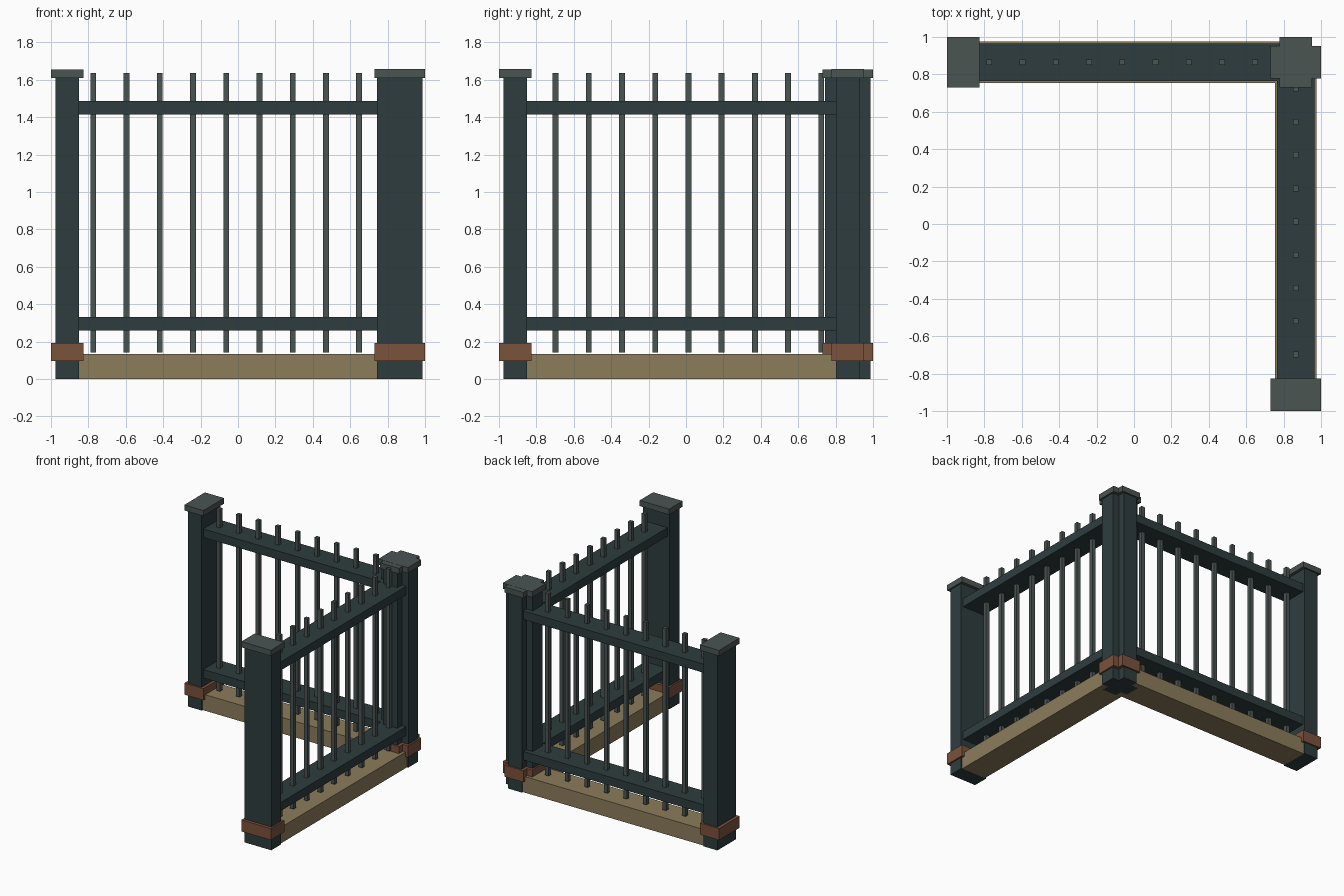
import bpy
import bmesh

if "Cube" in bpy.data.objects:
    bpy.data.objects.remove(bpy.data.objects["Cube"])


def material(name, rgb):
    m = bpy.data.materials.new(name)
    m.diffuse_color = (*rgb, 1)
    m.use_nodes = True
    m.node_tree.nodes["Principled BSDF"].inputs["Base Color"].default_value = m.diffuse_color
    return m


IRON = material("dark_iron", (0.027, 0.046, 0.048))
GREY = material("grey_iron", (0.07, 0.09, 0.086))
RUST = material("rusty_collar", (0.2, 0.085, 0.045))
STONE = material("tan_stone", (0.26, 0.20, 0.105))

C = 0.865     # centre line of both wings
END = -0.913  # centre of the free end posts


def box(name, mat, along, center, half, z0, z1):
    """Box in wing space: u along the wing, v across; along 'x' or 'y'."""
    (u, v), (hu, hv) = center, half
    if along == 'y':
        u, v, hu, hv = v, u, hv, hu
    bm = bmesh.new()
    bmesh.ops.create_cube(bm, size=1)
    for p in bm.verts:
        p.co = (u + p.co.x * 2 * hu, v + p.co.y * 2 * hv,
                (z0 + z1) / 2 + p.co.z * (z1 - z0))
    me = bpy.data.meshes.new(name)
    bm.to_mesh(me)
    bm.free()
    me.materials.append(mat)
    ob = bpy.data.objects.new(name, me)
    bpy.context.collection.objects.link(ob)
    return ob


def post(name, along, u, lift):
    # shaft, cap and collar; lift keeps the crossed caps from coinciding
    box(name + "_post", IRON, along, (u, C), (0.0625, 0.121), 0, 1.65)
    box(name + "_cap", GREY, along, (u, C), (0.087, 0.134), 1.609, 1.655 + lift)
    box(name + "_collar", RUST, along, (u, C), (0.087, 0.134), 0.096, 0.191)


def wing(name, along, first_picket, lift):
    post(name + "_end", along, END, lift)
    post(name + "_corner", along, C, lift)
    # base and rails run between post centres
    mid, half = (END + C) / 2, (C - END) / 2
    box(name + "_base", STONE, along, (mid, C), (half, 0.111), 0.001, 0.133)
    for part, z in (("lower", 0.26), ("upper", 1.415)):
        box(f"{name}_{part}_rail", IRON, along, (mid, C), (half, 0.101), z, z + 0.07)
    # pickets
    for i in range(9):
        box(f"{name}_picket_{i + 1}", GREY, along,
            (first_picket + 0.1777 * i, C), (0.0155, 0.0155), 0.141, 1.637)


wing("back", 'x', -0.774, 0)
wing("right", 'y', -0.698, 0.001)
